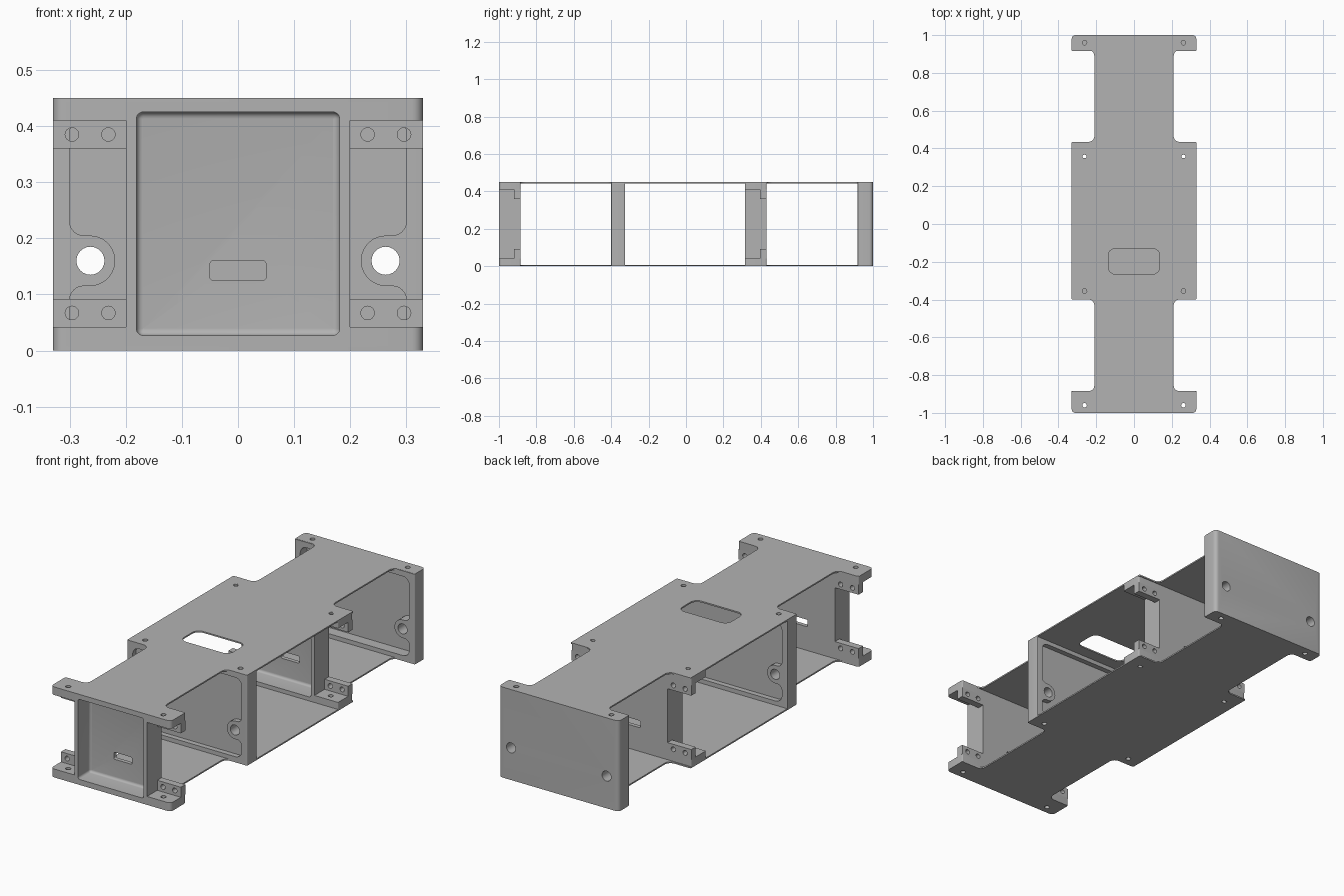
import bpy, bmesh, math
from mathutils import Vector

if "Cube" in bpy.data.objects:
    bpy.data.objects.remove(bpy.data.objects["Cube"], do_unlink=True)

grey = bpy.data.materials.new("plain grey")
grey.use_nodes = True
COLOR = (0.45, 0.45, 0.45, 1)
grey.diffuse_color = COLOR
grey.node_tree.nodes["Principled BSDF"].inputs["Base Color"].default_value = COLOR

H, SKIN = 0.45, 0.007      # overall height and cover thickness
W, CORE = 0.33, 0.2        # half width of frames and of the motor boxes
PITCH = 1.315              # distance between the two repeated bays


def rounded(corners, steps=6):
    """Closed outline from (u, v, radius) corners with tangent arcs."""
    out = []
    for i, (u, v, r) in enumerate(corners):
        p = Vector((u, v))
        if r == 0:
            out.append(p)
            continue
        a = (Vector(corners[i - 1][:2]) - p).normalized()
        b = (Vector(corners[(i + 1) % len(corners)][:2]) - p).normalized()
        half = a.angle(b) / 2
        center = p + (a + b).normalized() * (r / math.sin(half))
        reach = r / math.tan(half)
        start, end = p + a * reach - center, p + b * reach - center
        sweep = math.atan2(start.x * end.y - start.y * end.x, start.dot(end))
        for k in range(steps + 1):
            t = sweep * k / steps
            c, s = math.cos(t), math.sin(t)
            out.append(center + Vector((start.x * c - start.y * s, start.x * s + start.y * c)))
    return out


def rect(u0, u1, v0, v1, r=0.0, r_top=None):
    r_top = r if r_top is None else r_top
    return rounded([(u0, v0, r), (u1, v0, r), (u1, v1, r_top), (u0, v1, r_top)])


def circle(u, v, r, n=24):
    return [Vector((u + r * math.cos(k * math.tau / n), v + r * math.sin(k * math.tau / n))) for k in range(n)]


def prism(name, outline, axis, lo, hi, floor_round=0):
    """Extrude an outline along Y (drawn in x, z) or Z (drawn in x, y)."""
    bm = bmesh.new()
    place = (lambda p, t: (p.x, t, p.y)) if axis == "Y" else (lambda p, t: (p.x, p.y, t))
    near = [bm.verts.new(place(p, lo)) for p in outline]
    far = [bm.verts.new(place(p, hi)) for p in outline]
    bm.faces.new(near)
    cap = bm.faces.new(far)
    for i in range(len(near)):
        bm.faces.new((near[i - 1], near[i], far[i], far[i - 1]))
    bmesh.ops.remove_doubles(bm, verts=bm.verts, dist=1e-5)
    bmesh.ops.recalc_face_normals(bm, faces=bm.faces)
    if floor_round:
        bmesh.ops.bevel(bm, geom=list(cap.edges), offset=floor_round, segments=4,
                        profile=0.5, affect="EDGES", clamp_overlap=True)
    mesh = bpy.data.meshes.new(name)
    bm.to_mesh(mesh)
    bm.free()
    mesh.materials.append(grey)
    obj = bpy.data.objects.new(name, mesh)
    bpy.context.collection.objects.link(obj)
    return obj


def cut(obj, cutters):
    """Subtract the cutters, bake the result and discard them."""
    bpy.context.view_layer.objects.active = obj
    for cutter in cutters:
        cutter.hide_render = True
        mod = obj.modifiers.new("cut", "BOOLEAN")
        mod.operation, mod.solver, mod.object = "DIFFERENCE", "EXACT", cutter
        bpy.ops.object.modifier_apply(modifier=mod.name)
        bpy.data.objects.remove(cutter, do_unlink=True)


def screw_holes(y, z0, z1):
    return [prism("hole", circle(s * 0.262, y, 0.012), "Z", z0, z1) for s in (-1, 1)]


# Top and bottom covers
NECK = 0.21
right = [(W, -1, 0.02), (W, -0.885, 0.012), (NECK, -0.885, 0.03), (NECK, -0.4, 0.03),
         (W, -0.4, 0.006), (W, 0.435, 0.006), (NECK, 0.435, 0.03), (NECK, 0.92, 0.03),
         (W, 0.92, 0.012), (W, 1, 0.02)]
cover_outline = rounded(right + [(-x, y, r) for x, y, r in reversed(right)])
for name, z in (("bottom_cover", 0), ("top_cover", H - SKIN)):
    cover = prism(name, cover_outline, "Z", z, z + SKIN)
    holes = [h for y in (-0.96, -0.355, 0.36, 0.96) for h in screw_holes(y, z - 0.01, z + 0.02)]
    if name == "top_cover":
        holes.append(prism("window", rect(-0.135, 0.135, -0.265, -0.13, 0.035), "Z", z - 0.01, z + 0.02))
    cut(cover, holes)


# Motor bays: recessed box, flanges and drilled lugs
def motor_bay(label, y0, corner):
    y1 = y0 + 0.115
    box = prism(label + "_motor_box", rect(-CORE, CORE, 0.001, H - 0.001), "Y", y0, y1)
    cut(box, [
        prism("pocket", rect(-0.181, 0.181, 0.027, 0.425, 0.012), "Y", y0 - 0.05, y0 + 0.095, 0.012),
        prism("slot", rect(-0.05, 0.05, 0.125, 0.16, 0.006), "Y", y0, y1 + 0.05)])
    for level, z0, z1, lug0, lug1 in (("lower", 0.001, 0.042, 0.042, 0.092),
                                      ("upper", 0.41, H - 0.001, 0.36, 0.41)):
        for side, s in (("left", 1), ("right", -1)):
            name = f"{label}_{level}_{side}"
            flange = rounded([(s * 0.195, y0, 0), (s * W, y0, corner),
                              (s * W, y1, 0.006), (s * 0.195, y1, 0)])
            cut(prism(name + "_flange", flange, "Z", z0, z1), screw_holes(y0 + 0.04, -0.05, H + 0.05))
            lug = rect(*sorted((s * 0.197, s * W)), lug0, lug1)
            cut(prism(name + "_lug", lug, "Y", y1 - 0.035, y1),
                [prism("hole", circle(s * x, (lug0 + lug1) / 2, 0.012), "Y", y1 - 0.1, y1 + 0.1)
                 for x in (0.231, 0.296)])


motor_bay("front", -1, 0.02)
motor_bay("middle", -1 + PITCH, 0.004)

# Bulkheads: pocketed plates with a round boss at each side
edge = [(0.3, 0.028, 0.035), (0.3, 0.115, 0.025), (0.219, 0.115, 0.0445), (0.219, 0.205, 0.0445),
        (0.3, 0.205, 0.025), (0.3, 0.422, 0.035)]
pocket_outline = rounded(edge + [(-x, z, r) for x, z, r in reversed(edge)])


def bulkhead(name, y0, y1, back_round, pockets, screw_y):
    plate = prism(name, rect(-W, W, y0, y1, 0.004, back_round), "Z", 0.001, H - 0.001)
    cutters = [prism("pocket", pocket_outline, "Y", a, b) for a, b in pockets]
    cutters += [prism("bore", circle(s * 0.263, 0.16, 0.025), "Y", y0 - 0.1, y1 + 0.1) for s in (-1, 1)]
    for z0, z1 in ((-0.05, 0.025), (H - 0.025, H + 0.05)):
        cutters += screw_holes(screw_y, z0, z1)
    cut(plate, cutters)


bulkhead("middle_bulkhead", -0.4, -0.325, 0.004, [(-0.5, -0.374), (-0.351, -0.2)], -0.355)
bulkhead("rear_bulkhead", 0.917, 1, 0.02, [(0.8, 0.972)], 0.96)

# Smooth the rounded corners and keep hard edges crisp
for obj in bpy.context.scene.objects:
    if obj.type == "MESH" and grey.name in obj.data.materials:
        bpy.ops.object.select_all(action="DESELECT")
        obj.select_set(True)
        bpy.context.view_layer.objects.active = obj
        bpy.ops.object.shade_smooth_by_angle(angle=math.radians(30))
